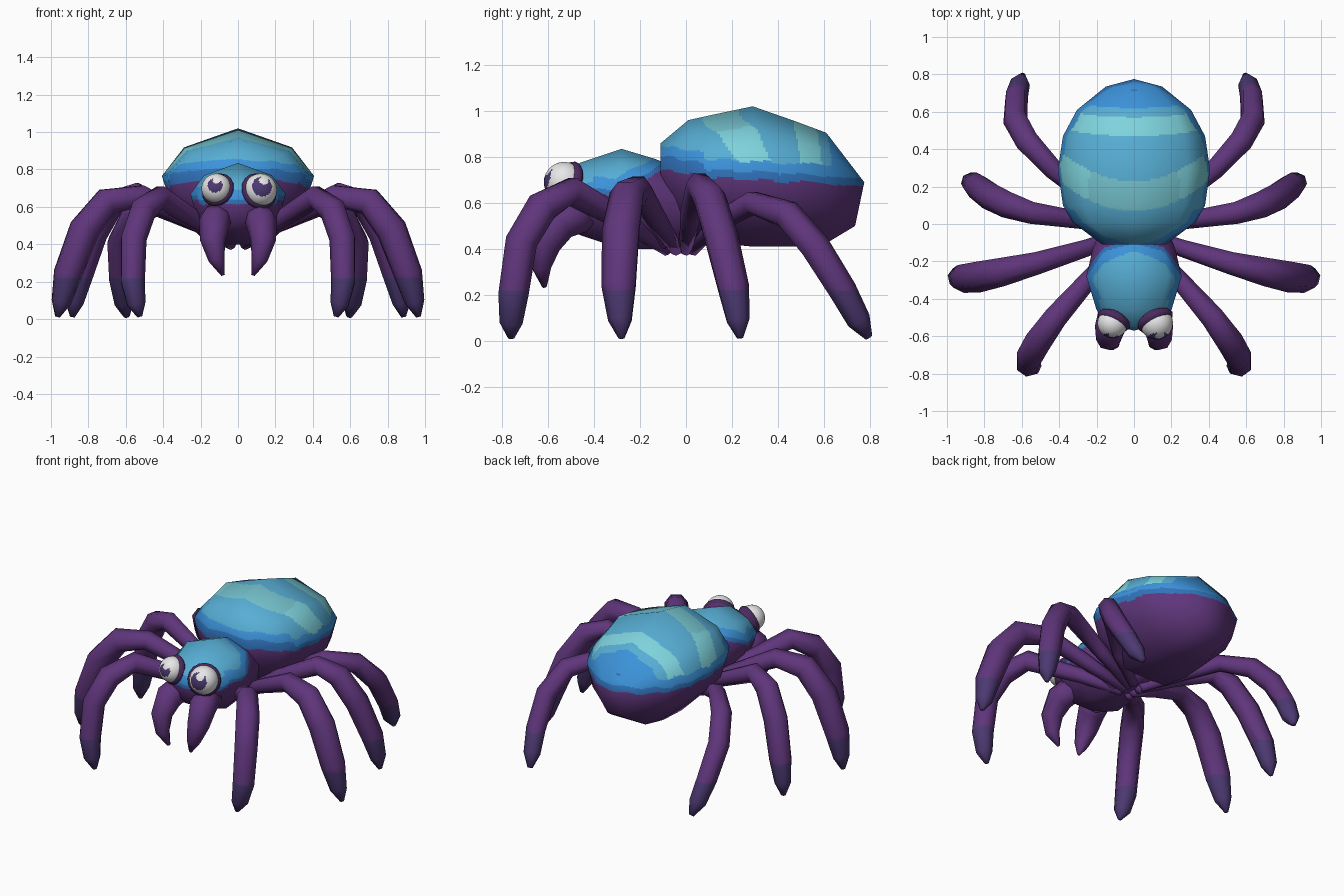
import bpy, bmesh, math
from mathutils import Vector

if "Cube" in bpy.data.objects:
    bpy.data.objects.remove(bpy.data.objects["Cube"])

COLORS = {
    "purple": (0.115, 0.036, 0.198), "indigo": (0.072, 0.04, 0.165),
    "deep_blue": (0.03, 0.17, 0.5), "mid_blue": (0.045, 0.29, 0.70),
    "sky_blue": (0.095, 0.42, 0.66), "teal": (0.18, 0.55, 0.62),
    "pale_cyan": (0.21, 0.65, 0.72), "eye_white": (0.85, 0.85, 0.85),
    "dark_purple": (0.07, 0.024, 0.11),
}
NAMES = list(COLORS)
MATS = []
for n, c in COLORS.items():
    m = bpy.data.materials.new(n)
    m.diffuse_color = (*c, 1)
    m.use_nodes = True
    m.node_tree.nodes["Principled BSDF"].inputs["Base Color"].default_value = m.diffuse_color
    MATS.append(m)


def finish(name, bm, rule, normals=False):
    """Colour every face by rule(centre) and make the smooth object."""
    bmesh.ops.recalc_face_normals(bm, faces=bm.faces[:])
    for f in bm.faces:
        f.smooth = True
        f.material_index = NAMES.index(rule(f.calc_center_median()))
    me = bpy.data.meshes.new(name)
    bm.to_mesh(me)
    bm.free()
    for m in MATS:
        me.materials.append(m)
    if normals:
        att = me.attributes["soft"]
        ns = [Vector(d.vector).normalized() for d in att.data]
        me.attributes.remove(att)
        me.normals_split_custom_set_from_vertices(ns)
    ob = bpy.data.objects.new(name, me)
    bpy.context.collection.objects.link(ob)
    return ob


def bridge(bm, rings, start, end):
    """Skin a list of vertex rings, closing both ends with a point."""
    n = len(rings[0])
    for a, b in zip(rings, rings[1:]):
        for i in range(n):
            j = (i + 1) % n
            bm.faces.new((a[i], a[j], b[j], b[i]))
    for ring, p in ((rings[0], start), (rings[-1], end)):
        v = bm.verts.new(p)
        for i in range(n):
            bm.faces.new((ring[i], ring[(i + 1) % n], v))


# Body cross-section: (width factor, height factor)
HALF = [(0.71, 0.6), (1, 0), (0.86, -0.5), (0.42, -1)]
SECTION = [(0, 1)] + HALF + [(-x, z) for x, z in reversed(HALF)]


def body(name, rows, start, end, rule):
    """Loft of rows (y, half width, top, middle, bottom)."""
    bm = bmesh.new()
    rings = [[bm.verts.new((w * x, y, mid + z * ((top - mid) if z > 0 else (mid - bot))))
              for x, z in SECTION] for y, w, top, mid, bot in rows]
    bridge(bm, rings, start, end)
    bmesh.ops.recalc_face_normals(bm, faces=bm.faces[:])
    bm.normal_update()
    # keep the coarse soft normals while cutting the faces for colour bands
    lay = bm.verts.layers.float_vector.new("soft")
    for v in bm.verts:
        v[lay] = v.normal
    bmesh.ops.subdivide_edges(bm, edges=bm.edges[:], cuts=15, use_grid_fill=True)
    return finish(name, bm, rule, True)


def abdomen_color(p):
    edge = 0.70 - 0.05 * (p.y - 0.3) + max(0, 0.1 - p.y) * 0.12
    h = p.z - edge - 0.005 * math.sin(p.y * 38 + p.x * 20)
    front = 0.025 if p.y < 0.08 else 0
    if h < 0:
        return "purple"
    if h < 0.035 + front:
        return "deep_blue"
    if h < 0.08 + front:
        return "mid_blue"
    if p.y > 0.71:
        return "deep_blue"
    u = p.y - (1.0 if p.y < 0.42 else 0.25) * p.x ** 2
    for limit, col in ((0.07, "sky_blue"), (0.23, "teal"), (0.47, "sky_blue"),
                       (0.57, "pale_cyan"), (0.62, "sky_blue")):
        if u < limit:
            return "pale_cyan" if col == "teal" and abs(p.x) > 0.24 else col
    return "mid_blue"


def head_color(p):
    h = p.z - 0.635 - max(0, p.y + 0.3) * 0.55 - 0.005 * math.sin(p.y * 45)
    if p.y < -0.4:
        h += 0.02
    if h < 0:
        return "purple"
    return "deep_blue" if h < 0.025 else "mid_blue" if h < 0.075 else "sky_blue"


body("abdomen", [(-0.11, 0.17, 0.86, 0.77, 0.62), (0.01, 0.33, 0.96, 0.77, 0.47),
                 (0.1, 0.38, 0.98, 0.768, 0.43), (0.29, 0.407, 1.02, 0.765, 0.41),
                 (0.47, 0.38, 0.957, 0.745, 0.41), (0.61, 0.305, 0.905, 0.72, 0.425),
                 (0.735, 0.15, 0.742, 0.68, 0.5)],
     (0, -0.11, 0.75), (0, 0.775, 0.69), abdomen_color)
body("head", [(-0.54, 0.13, 0.72, 0.64, 0.52), (-0.46, 0.2, 0.775, 0.65, 0.46),
              (-0.28, 0.255, 0.835, 0.67, 0.4), (-0.13, 0.22, 0.79, 0.66, 0.4),
              (0.0, 0.17, 0.73, 0.6, 0.41), (0.12, 0.1, 0.65, 0.55, 0.44)],
     (0, -0.57, 0.64), (0, 0.16, 0.52), head_color)


def tube(name, path, side, tip_z, sides=7, fat=1.0):
    """Tapered limb through points (x, y, z, radius), darker below tip_z."""
    bm = bmesh.new()
    pts = [Vector((side * x, y, z)) for x, y, z, r in path]
    rings = []
    for i, p in enumerate(pts):
        t = (pts[min(i + 1, len(pts) - 1)] - pts[max(i - 1, 0)]).normalized()
        # the bend plane of the limb gives a stable side direction
        flat = Vector((pts[-1].x - pts[0].x, pts[-1].y - pts[0].y, 0))
        s = Vector((0, 0, 1)).cross(flat).normalized()
        u = s.cross(t).normalized()
        s = t.cross(u)
        r = path[i][3] * fat
        rings.append([bm.verts.new(p + r * (math.cos(a) * u + math.sin(a) * s))
                      for a in (math.tau * k / sides for k in range(sides))])
    bridge(bm, rings, pts[0], pts[-1])
    bmesh.ops.bisect_plane(bm, geom=bm.verts[:] + bm.edges[:] + bm.faces[:],
                           plane_co=(0, 0, tip_z), plane_no=(0, 0, 1))
    finish(name, bm, lambda c: "indigo" if c.z < tip_z else "purple")


LEGS = {
    "front_leg": [(0.03, -0.08, 0.395, 0.025), (0.2, -0.25, 0.515, 0.042), (0.42, -0.5, 0.65, 0.058),
                  (0.51, -0.625, 0.58, 0.066), (0.56, -0.715, 0.43, 0.064),
                  (0.565, -0.75, 0.2, 0.06), (0.545, -0.76, 0.08, 0.046), (0.525, -0.76, 0.012, 0.012)],
    "second_leg": [(0.03, -0.04, 0.395, 0.025), (0.26, -0.13, 0.535, 0.042), (0.52, -0.21, 0.66, 0.055),
                   (0.7, -0.255, 0.63, 0.07), (0.82, -0.28, 0.48, 0.076),
                   (0.91, -0.29, 0.24, 0.07), (0.945, -0.285, 0.09, 0.048), (0.965, -0.28, 0.012, 0.012)],
    "third_leg": [(0.03, 0.0, 0.395, 0.025), (0.28, 0.02, 0.545, 0.042), (0.55, 0.06, 0.675, 0.054),
                  (0.67, 0.1, 0.625, 0.065), (0.77, 0.15, 0.46, 0.068),
                  (0.845, 0.205, 0.23, 0.063), (0.875, 0.225, 0.09, 0.046), (0.885, 0.235, 0.012, 0.012)],
    "rear_leg": [(0.03, 0.03, 0.395, 0.025), (0.22, 0.12, 0.505, 0.038), (0.43, 0.29, 0.6, 0.048),
                 (0.57, 0.44, 0.55, 0.058), (0.635, 0.56, 0.41, 0.06),
                 (0.63, 0.68, 0.22, 0.056), (0.61, 0.75, 0.09, 0.048), (0.595, 0.795, 0.015, 0.015)],
}
FANG = [(0.1, -0.43, 0.56, 0.08), (0.125, -0.55, 0.52, 0.085), (0.135, -0.612, 0.42, 0.068),
        (0.115, -0.63, 0.32, 0.044), (0.08, -0.615, 0.235, 0.01)]
for label, side in (("right", 1), ("left", -1)):
    for leg, path in LEGS.items():
        tube(f"{label}_{leg}", path, side, 0.22, fat=1.12)
    tube(f"{label}_fang", FANG, side, 0.0, 8)


def eye(label, centre, r, pupil):
    """White ball with a notched pupil, seated in a flattened purple rim."""
    centre = Vector(centre)
    out = 1 if centre.x > 0 else -1
    look = Vector((0.4 * out, -0.8, 0.35)).normalized()
    rot = look.to_track_quat('Z', 'Y')
    aim = Vector((0.12 * out, -1, 0.27)).normalized()
    notch = (aim + Vector((0.1, 0, 0.36)) * (pupil / 0.5)).normalized()

    def rule(c):
        d = (c - centre).normalized()
        inside = d.angle(aim) < pupil and d.angle(notch) > pupil * 0.45
        return "indigo" if inside else "eye_white"

    bm = bmesh.new()
    bmesh.ops.create_uvsphere(bm, u_segments=48, v_segments=32, radius=r)
    for v in bm.verts:
        v.co = rot @ v.co + centre
    finish(f"{label}_eye", bm, rule)
    # rim: flattened ball set back behind the white
    bm = bmesh.new()
    bmesh.ops.create_uvsphere(bm, u_segments=16, v_segments=8, radius=r * 1.17)
    for v in bm.verts:
        v.co.z *= 0.45
        v.co = rot @ v.co + centre - look * 0.018
    finish(f"{label}_eye_rim", bm,
           lambda c: "dark_purple" if (c - centre).dot(look) > -0.035 else "purple")


eye("right", (0.12, -0.53, 0.69), 0.088, 0.66)
eye("left", (-0.115, -0.53, 0.698), 0.08, 0.52)
